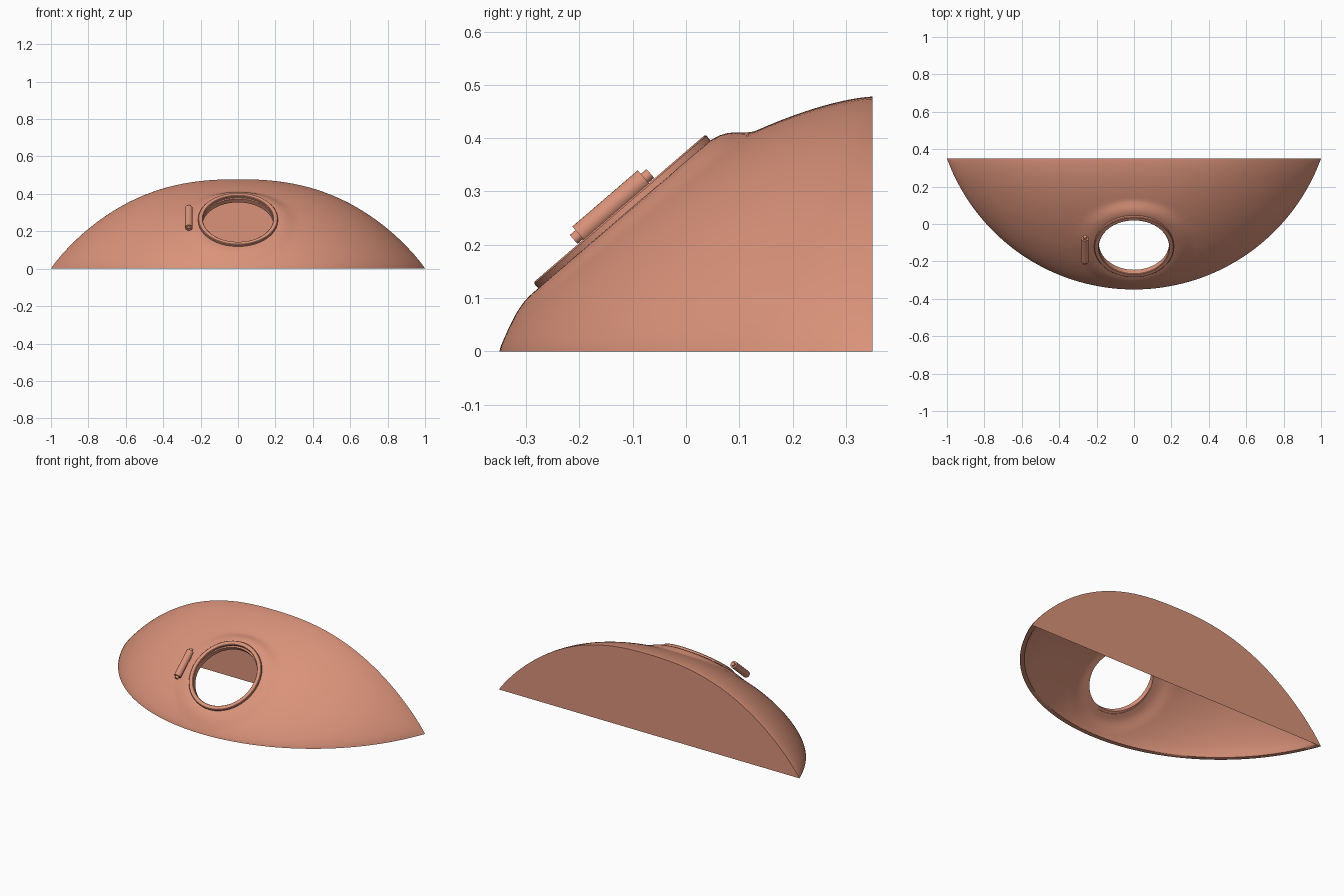
import bpy, bmesh, math
from mathutils import Matrix, Vector

if "Cube" in bpy.data.objects:
    bpy.data.objects.remove(bpy.data.objects["Cube"])

mat = bpy.data.materials.new("salmon")
mat.diffuse_color = (0.70, 0.29, 0.195, 1)
mat.use_nodes = True
mat.node_tree.nodes["Principled BSDF"].inputs["Base Color"].default_value = mat.diffuse_color

TILT = math.radians(40.7)
C, S = math.cos(TILT), math.sin(TILT)
CY, CZ = -0.125, 0.268              # port ring centre
PORT = Matrix.Translation((0, CY, CZ)) @ Matrix.Rotation(TILT, 4, 'X')
BACK = 0.35
R = 1.49 / 1.4                      # ground outline arc radius


def finish(name, bm, angle=35):
    me = bpy.data.meshes.new(name)
    bm.to_mesh(me)
    bm.free()
    me.materials.append(mat)
    ob = bpy.data.objects.new(name, me)
    bpy.context.collection.objects.link(ob)
    bpy.ops.object.select_all(action='DESELECT')
    ob.select_set(True)
    bpy.context.view_layer.objects.active = ob
    bpy.ops.object.shade_smooth_by_angle(angle=math.radians(angle))
    return ob


def crest(x):
    return 0.478 * max(0, 1 - abs(x) ** 2.4) ** 0.92


def front(x):
    return BACK - 0.7 + R - math.sqrt(R * R - x * x)


def height(x, y):
    depth = BACK - front(x)
    if depth < 1e-5:
        return 0
    u = min(1, max(0, (BACK - y) / depth))
    z = crest(x) * max(0, 1 - u ** 1.5) ** 0.75
    # flatten the hull into a seat around the port
    v = (y - CY) / C
    d = math.hypot(x, v)
    lim = 0.315 + 0.025 * v / max(d, 1e-6)
    k = min(1, max(0, (lim - d) / (lim - 0.212)))
    k = k * k * (3 - 2 * k)
    seat = CZ + (y - CY) * S / C - 0.014 / C
    return z + (seat - z) * k


# hull shell: rings spreading from the port edge to the D-shaped outline
NB, NA, NR = 64, 112, 36
half = math.asin(1 / R)
outline = []
for i in range(NB):
    outline.append((math.cos(math.pi * i / NB), BACK))
for i in range(NA):
    a = -half + 2 * half * i / NA
    x = R * math.sin(a)
    outline.append((x, BACK - 0.7 + R - R * math.cos(a)))
N = len(outline)

bm = bmesh.new()
outer = []
for i in range(NR + 1):
    f = i / NR
    f = 0.4 * f + 0.6 * (1 - (1 - f) ** 2)
    row = []
    for j, (ox, oy) in enumerate(outline):
        a = math.atan2((oy - CY) / C, ox)
        ix, iy = 0.19 * math.cos(a), CY + 0.19 * C * math.sin(a)
        x, y = ix + (ox - ix) * f, iy + (oy - iy) * f
        z = 0 if (i == NR and j >= NB) else height(x, y)
        row.append(bm.verts.new((x, y, z)))
    outer.append(row)


def skin(rows, flip=False):
    for i in range(NR):
        for j in range(N):
            k = (j + 1) % N
            q = [rows[i][j], rows[i + 1][j], rows[i + 1][k], rows[i][k]]
            bm.faces.new(q[::-1] if flip else q)


skin(outer)
bm.normal_update()
inner = []
for row in outer:
    new = []
    for v in row:
        p = v.co - v.normal * 0.025
        new.append(bm.verts.new((p.x, min(p.y, BACK), max(p.z, 0))))
    inner.append(new)
skin(inner, True)
for j in range(N):                  # port edge and ground lip
    k = (j + 1) % N
    bm.faces.new((outer[0][j], outer[0][k], inner[0][k], inner[0][j]))
    if j >= NB:
        bm.faces.new((outer[NR][k], outer[NR][j], inner[NR][j], inner[NR][k]))
finish("hull_shell", bm, 50)

# flat back wall
bm = bmesh.new()
bm.faces.new([bm.verts.new((x, BACK, crest(x))) for x, _ in outline[:NB]]
             + [bm.verts.new((-1, BACK, 0))])
bm.normal_update()
for f in bm.faces:
    if f.normal.y < 0:
        f.normal_flip()
finish("back_wall", bm)

# raised port ring
bm = bmesh.new()
prof = [(0.188, -0.035), (0.213, -0.035), (0.213, -0.003), (0.210, 0), (0.191, 0), (0.188, -0.003)]
M = 72
loops = [[bm.verts.new(PORT @ Vector((r * math.cos(t), r * math.sin(t), z))) for r, z in prof]
         for t in (2 * math.pi * i / M for i in range(M))]
for i in range(M):
    a, b = loops[i], loops[(i + 1) % M]
    for j in range(6):
        k = (j + 1) % 6
        bm.faces.new((a[j], b[j], b[k], a[k]))
bmesh.ops.recalc_face_normals(bm, faces=bm.faces)
finish("port_ring", bm)


# hinge beside the port
def rod(name, radius, length):
    bm = bmesh.new()
    m = PORT @ Matrix.Translation((-0.263, -0.008, 0.012)) @ Matrix.Rotation(math.pi / 2, 4, 'X')
    bmesh.ops.create_cone(bm, cap_ends=True, segments=24, radius1=radius, radius2=radius,
                          depth=length, matrix=m)
    finish(name, bm)


rod("hinge_barrel", 0.020, 0.162)
rod("hinge_pin", 0.011, 0.190)
